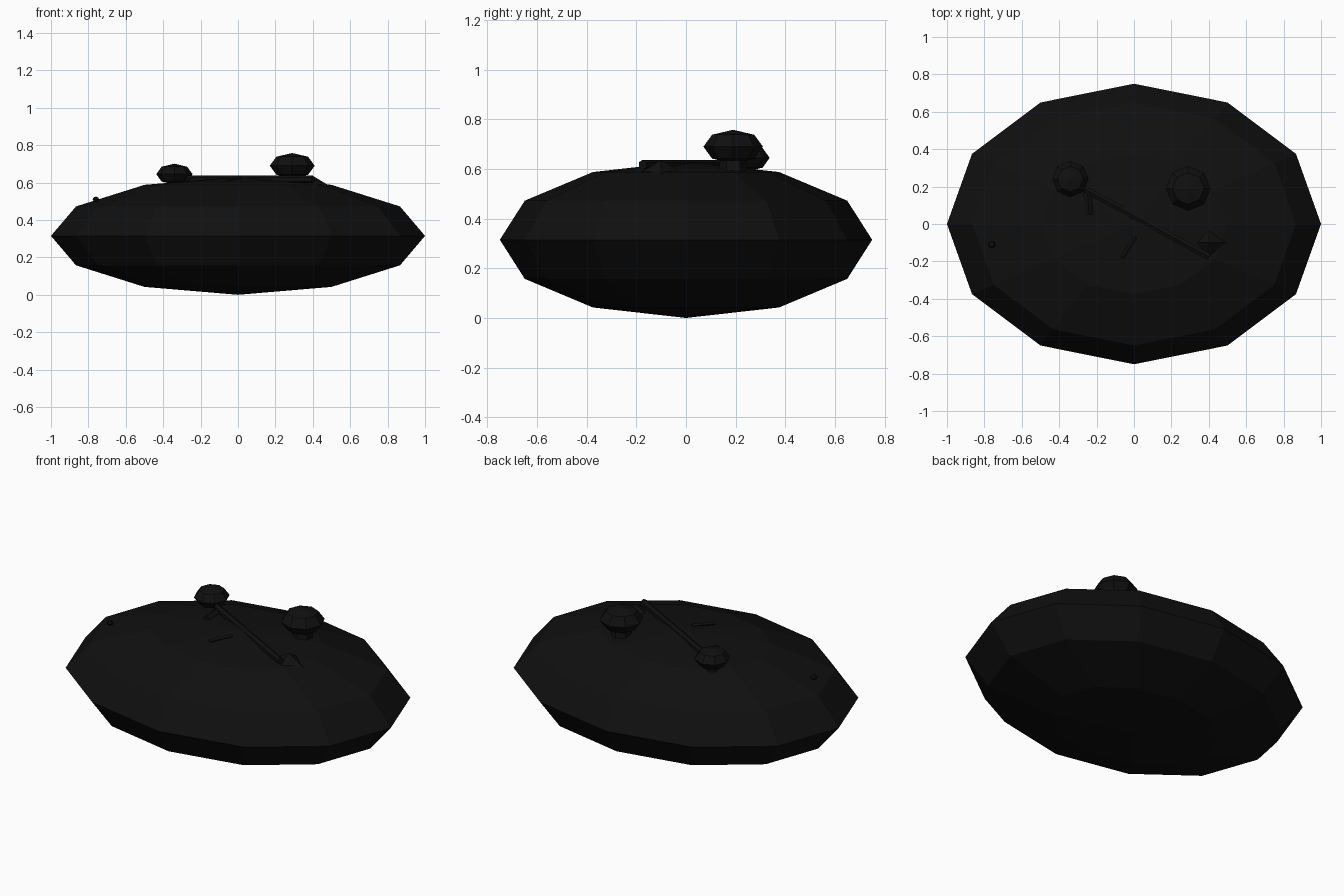
import bpy, math
from mathutils import Vector

if "Cube" in bpy.data.objects:
    bpy.data.objects.remove(bpy.data.objects["Cube"])

black = bpy.data.materials.new("near_black")
black.diffuse_color = (0.005, 0.005, 0.005, 1)
black.use_nodes = True
black.node_tree.nodes["Principled BSDF"].inputs["Base Color"].default_value = black.diffuse_color


def finish(name, scale=(1, 1, 1)):
    ob = bpy.context.object
    ob.name = name
    ob.scale = scale
    ob.data.materials.append(black)
    return ob


def ball(name, loc, scale, seg, rings):
    bpy.ops.mesh.primitive_uv_sphere_add(segments=seg, ring_count=rings, radius=1, location=loc)
    return finish(name, scale)


def cone(name, loc, r1, r2, depth, sides):
    bpy.ops.mesh.primitive_cone_add(vertices=sides, radius1=r1, radius2=r2, depth=depth, location=loc)
    return finish(name)


def stick(name, a, b, r, sides):
    a, b = Vector(a), Vector(b)
    ob = cone(name, (a + b) / 2, r, r, (b - a).length, sides)
    ob.rotation_euler = (b - a).to_track_quat('Z', 'Y').to_euler()
    return ob


# Flattened faceted mound
ball("mound", (0, 0, 0.315), (1, 0.75, 0.315), 12, 6)

# Two mushrooms: a flat cap on a short stem
for name, x, y, z, r, h in (("large", 0.29, 0.19, 0.69, 0.12, 0.068),
                            ("small", -0.34, 0.24, 0.645, 0.097, 0.056)):
    ball(name + "_mushroom_cap", (x, y, z), (r, r, h), 8, 4)
    cone(name + "_mushroom_stem", (x, y, z - 0.07), r * 0.5, r * 0.4, 0.12, 6)

# Half-sunk twig across the top
stick("twig", (-0.27, 0.19, 0.617), (0.4, -0.175, 0.617), 0.02, 6)
stick("twig_fork", (-0.25, 0.18, 0.605), (-0.24, 0.05, 0.605), 0.022, 5)

# Flat stone at the twig's end, and small bits of debris
cone("flat_stone", (0.4, -0.1, 0.606), 0.1, 0.0, 0.06, 4)
stick("bark_chip", (-0.06, -0.18, 0.612), (0.01, -0.07, 0.622), 0.012, 5)
ball("pebble", (-0.76, -0.11, 0.51), (0.02, 0.02, 0.015), 6, 4)
